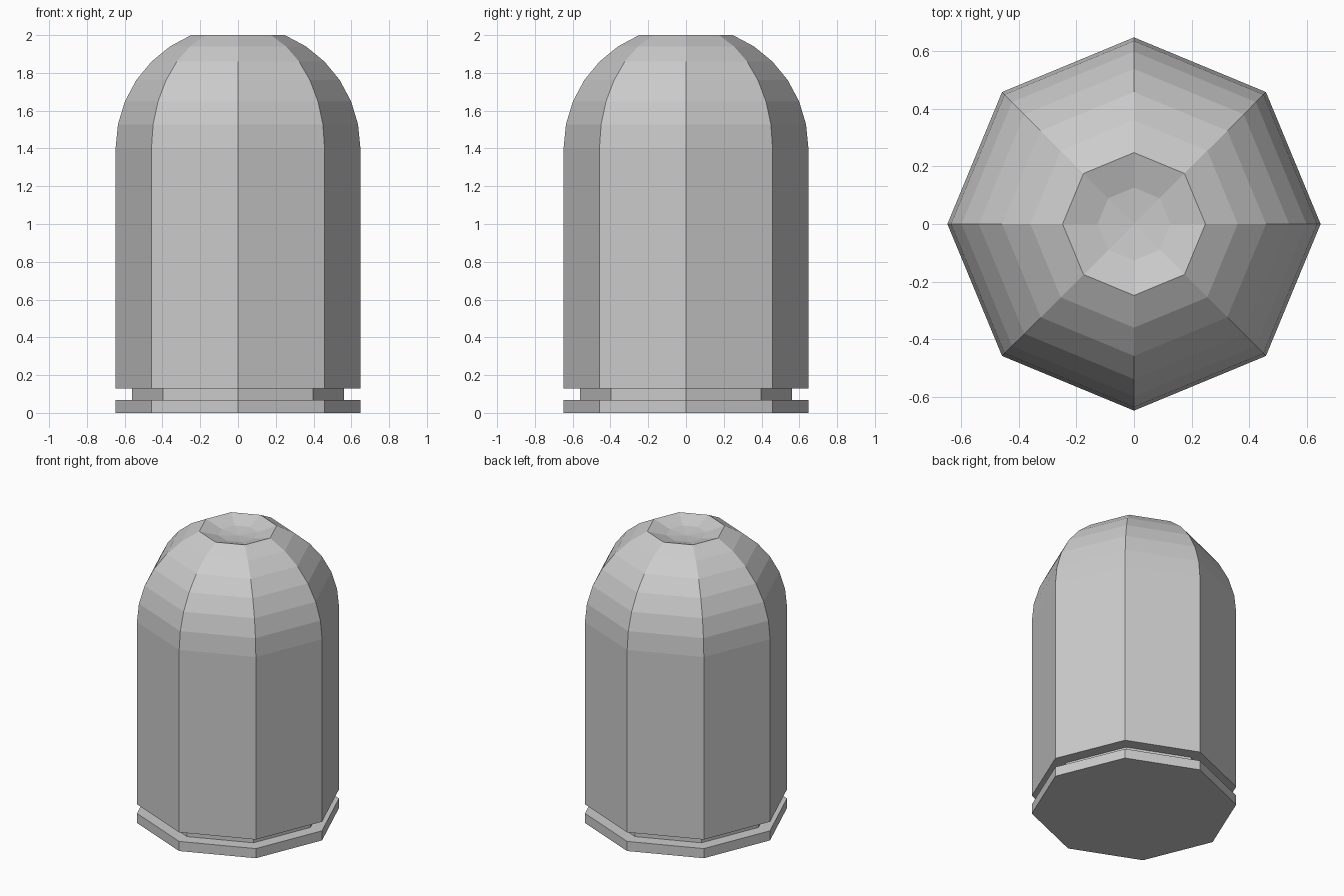
import bpy, bmesh
from math import sin, cos, pi, radians

if "Cube" in bpy.data.objects:
    bpy.data.objects.remove(bpy.data.objects["Cube"])

SIDES = 8
R = 0.648        # body and dome radius
DOME_Z = 2.0 - R * sin(radians(67.5))   # dome centre height


def lathe(name, profile):
    """Revolve (radius, z) points round z; radius 0 closes to a pole."""
    bm = bmesh.new()
    rings = []
    for r, z in profile:
        if r == 0:
            rings.append([bm.verts.new((0, 0, z))] * SIDES)
        else:
            rings.append([bm.verts.new((r * cos(2 * pi * i / SIDES),
                                        r * sin(2 * pi * i / SIDES), z))
                          for i in range(SIDES)])
    for a, b in zip(rings, rings[1:]):
        for i in range(SIDES):
            j = (i + 1) % SIDES
            bm.faces.new(list(dict.fromkeys((a[i], a[j], b[j], b[i]))))
    bmesh.ops.recalc_face_normals(bm, faces=bm.faces)
    mesh = bpy.data.meshes.new(name)
    bm.to_mesh(mesh)
    bm.free()
    obj = bpy.data.objects.new(name, mesh)
    bpy.context.collection.objects.link(obj)
    return obj


# base rim, extractor groove and straight casing
profile = [(0, 0), (R, 0), (R, 0.067), (0.56, 0.067), (0.56, 0.13), (R, 0.13)]

# rounded nose, an arc in steps of 11.25 degrees
for k in range(7):
    a = radians(11.25 * k)
    profile.append((R * cos(a), DOME_Z + R * sin(a)))

# hollow tip: the cap of the same dome turned inwards
a = radians(78.75)
rim_z = 2.0
profile.append((R * cos(a), 2 * rim_z - (DOME_Z + R * sin(a))))
profile.append((0, 2 * rim_z - (DOME_Z + R)))

lathe("cartridge", profile)
